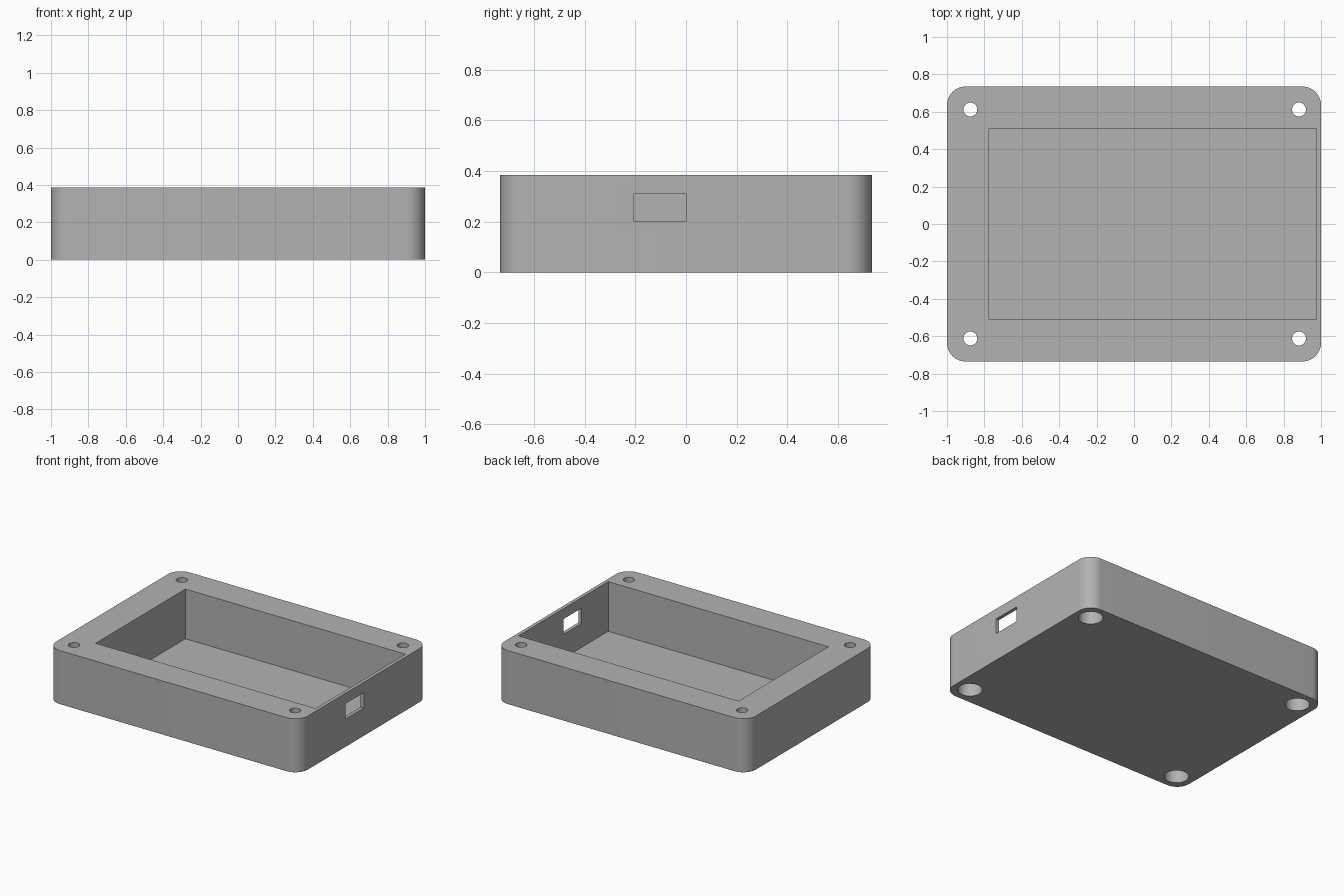
import bpy
import math

cube = bpy.data.objects.get("Cube")
if cube:
    bpy.data.objects.remove(cube, do_unlink=True)

HALF_X, HALF_Y, HEIGHT = 1.0, 0.735, 0.385
CORNER = 0.1
FLOOR = 0.028

grey = bpy.data.materials.new("mid grey")
grey.use_nodes = True
GREY = (0.45, 0.45, 0.45, 1)
grey.diffuse_color = GREY
grey.node_tree.nodes["Principled BSDF"].inputs["Base Color"].default_value = GREY


def prism(name, outline, z0, z1):
    """Extrude a flat outline between two heights."""
    n = len(outline)
    verts = [(x, y, z) for z in (z0, z1) for x, y in outline]
    faces = [list(range(n))[::-1], list(range(n, 2 * n))]
    faces += [[i, (i + 1) % n, (i + 1) % n + n, i + n] for i in range(n)]
    mesh = bpy.data.meshes.new(name)
    mesh.from_pydata(verts, [], faces)
    mesh.materials.append(grey)
    obj = bpy.data.objects.new(name, mesh)
    bpy.context.collection.objects.link(obj)
    return obj


def arc(cx, cy, r, start, sweep, steps):
    return [(cx + r * math.cos(start + sweep * i / steps),
             cy + r * math.sin(start + sweep * i / steps)) for i in range(steps + 1)]


def box(x0, x1, y0, y1):
    return [(x0, y0), (x1, y0), (x1, y1), (x0, y1)]


def circle(cx, cy, r):
    return arc(cx, cy, r, 0, math.tau, 48)[:-1]


# Rounded outer block
outline = []
for i, (sx, sy) in enumerate([(1, 1), (-1, 1), (-1, -1), (1, -1)]):
    outline += arc(sx * (HALF_X - CORNER), sy * (HALF_Y - CORNER), CORNER,
                   i * math.pi / 2, math.pi / 2, 16)
body = prism("enclosure_body", outline, 0, HEIGHT)

# Cutters: main pocket, side port, screw holes with wide recesses underneath
cutters = [
    prism("pocket_cutter", box(-0.775, 0.975, -0.51, 0.51), FLOOR, HEIGHT + 0.1),
    prism("port_cutter", box(0.9, 1.1, -0.205, 0), 0.2, 0.31),
]
for x in (-0.875, 0.882):
    for y in (-0.612, 0.612):
        cutters.append(prism("screw_hole_cutter", circle(x, y, 0.037), -0.1, HEIGHT + 0.1))
        cutters.append(prism("screw_recess_cutter", circle(x, y, 0.08), -0.1, 0.22))

bpy.context.view_layer.objects.active = body
for cutter in cutters:
    cutter.hide_render = True
    mod = body.modifiers.new("cut", "BOOLEAN")
    mod.operation = "DIFFERENCE"
    mod.solver = "EXACT"
    mod.object = cutter
    bpy.ops.object.modifier_apply(modifier=mod.name)
    bpy.data.objects.remove(cutter, do_unlink=True)

# Smooth rounded corners and bores, crisp edges elsewhere
bpy.ops.object.select_all(action="DESELECT")
body.select_set(True)
bpy.ops.object.shade_smooth_by_angle(angle=math.radians(30))
